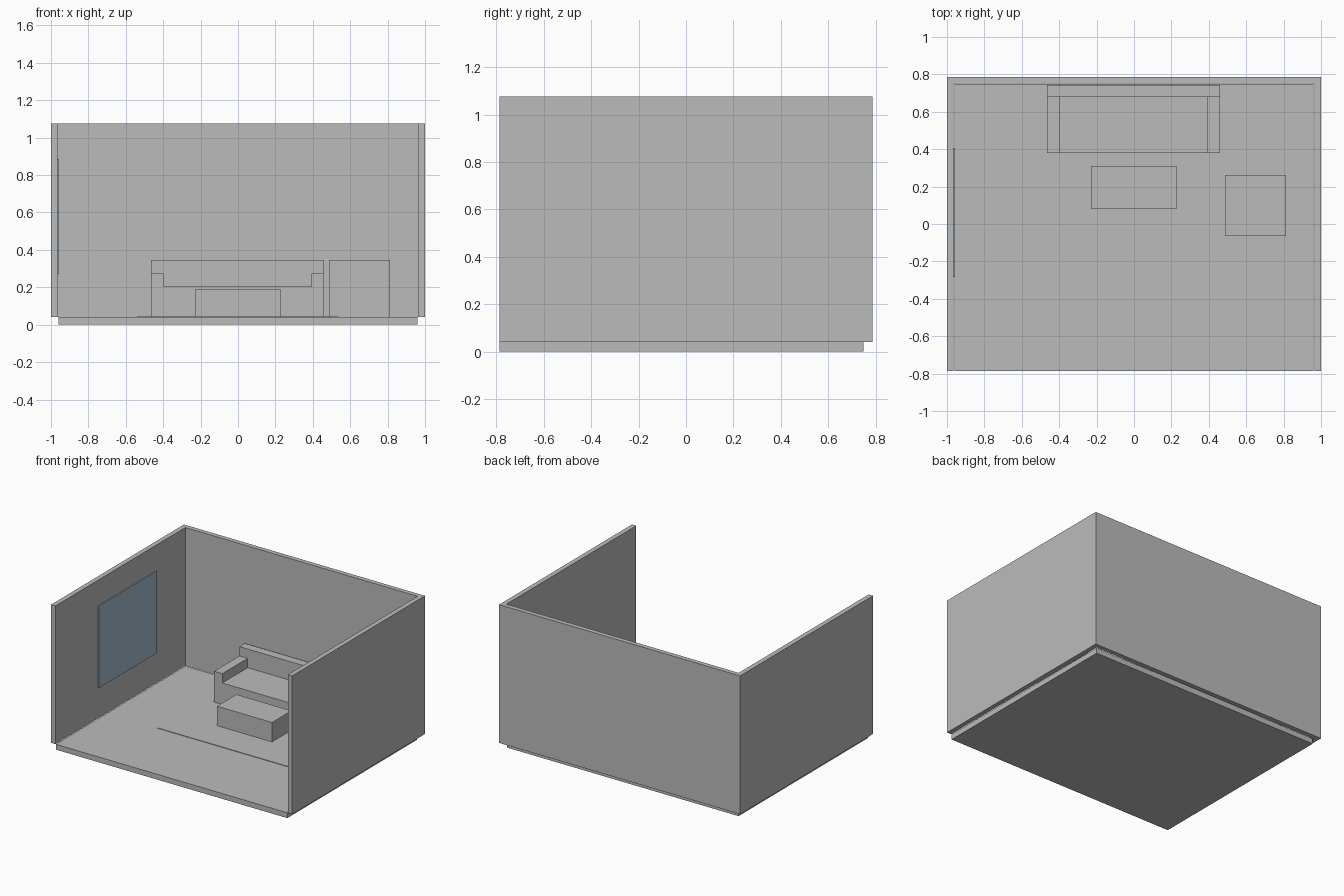
import bpy
import bmesh

if "Cube" in bpy.data.objects:
    bpy.data.objects.remove(bpy.data.objects["Cube"])


def material(name, rgb):
    mat = bpy.data.materials.new(name)
    mat.diffuse_color = (*rgb, 1.0)
    mat.use_nodes = True
    mat.node_tree.nodes["Principled BSDF"].inputs["Base Color"].default_value = mat.diffuse_color
    return mat


GREY = material("plain_grey", (0.5, 0.5, 0.5))
GLASS = material("pale_blue_glass", (0.38, 0.5, 0.61))
FLOOR = 0.04


def prism(name, outline, axis, start, end, mat):
    """Extrude a closed 2D outline along 'x' (outline in y, z) or 'z' (outline in x, y)."""
    bm = bmesh.new()
    place = {"x": lambda a, b: (start, a, b), "z": lambda a, b: (a, b, start)}[axis]
    step = (end - start, 0, 0) if axis == "x" else (0, 0, end - start)
    face = bm.faces.new([bm.verts.new(place(a, b)) for a, b in outline])
    result = bmesh.ops.extrude_face_region(bm, geom=[face])
    moved = [g for g in result["geom"] if isinstance(g, bmesh.types.BMVert)]
    bmesh.ops.translate(bm, verts=moved, vec=step)
    bmesh.ops.recalc_face_normals(bm, faces=bm.faces)
    mesh = bpy.data.meshes.new(name)
    bm.to_mesh(mesh)
    bm.free()
    mesh.materials.append(mat)
    obj = bpy.data.objects.new(name, mesh)
    bpy.context.collection.objects.link(obj)
    return obj


def box(name, x, y, z, mat=GREY):
    outline = [(x[0], y[0]), (x[1], y[0]), (x[1], y[1]), (x[0], y[1])]
    return prism(name, outline, "z", z[0], z[1], mat)


# Room shell: floor slab and a U-shaped run of walls, open at the front
box("floor", (-0.96, 0.96), (-0.787, 0.748), (0, FLOOR))
walls = [(-1, -0.787), (-1, 0.787), (1, 0.787), (1, -0.787),
         (0.964, -0.787), (0.964, 0.752), (-0.964, 0.752), (-0.964, -0.787)]
prism("walls", walls, "z", FLOOR, 1.077, GREY)

# Window pane on the left wall
box("window", (-0.964, -0.956), (-0.283, 0.407), (0.27, 0.885), GLASS)

# Thin rug under the seating area
box("rug", (-0.54, 0.535), (-0.18, 0.54), (FLOOR, FLOOR + 0.004))

# Sofa: seat, tall back and two arms
box("sofa_seat", (-0.396, 0.392), (0.38, 0.68), (FLOOR, 0.205))
box("sofa_back", (-0.464, 0.46), (0.68, 0.743), (FLOOR, 0.345))
for side, x in (("left", (-0.464, -0.396)), ("right", (0.392, 0.46))):
    box("sofa_arm_" + side, x, (0.38, 0.68), (FLOOR, 0.275))

# Low table and block armchair
box("coffee_table", (-0.23, 0.226), (0.08, 0.31), (FLOOR, 0.19))
box("armchair", (0.487, 0.813), (-0.063, 0.262), (FLOOR, 0.345))
